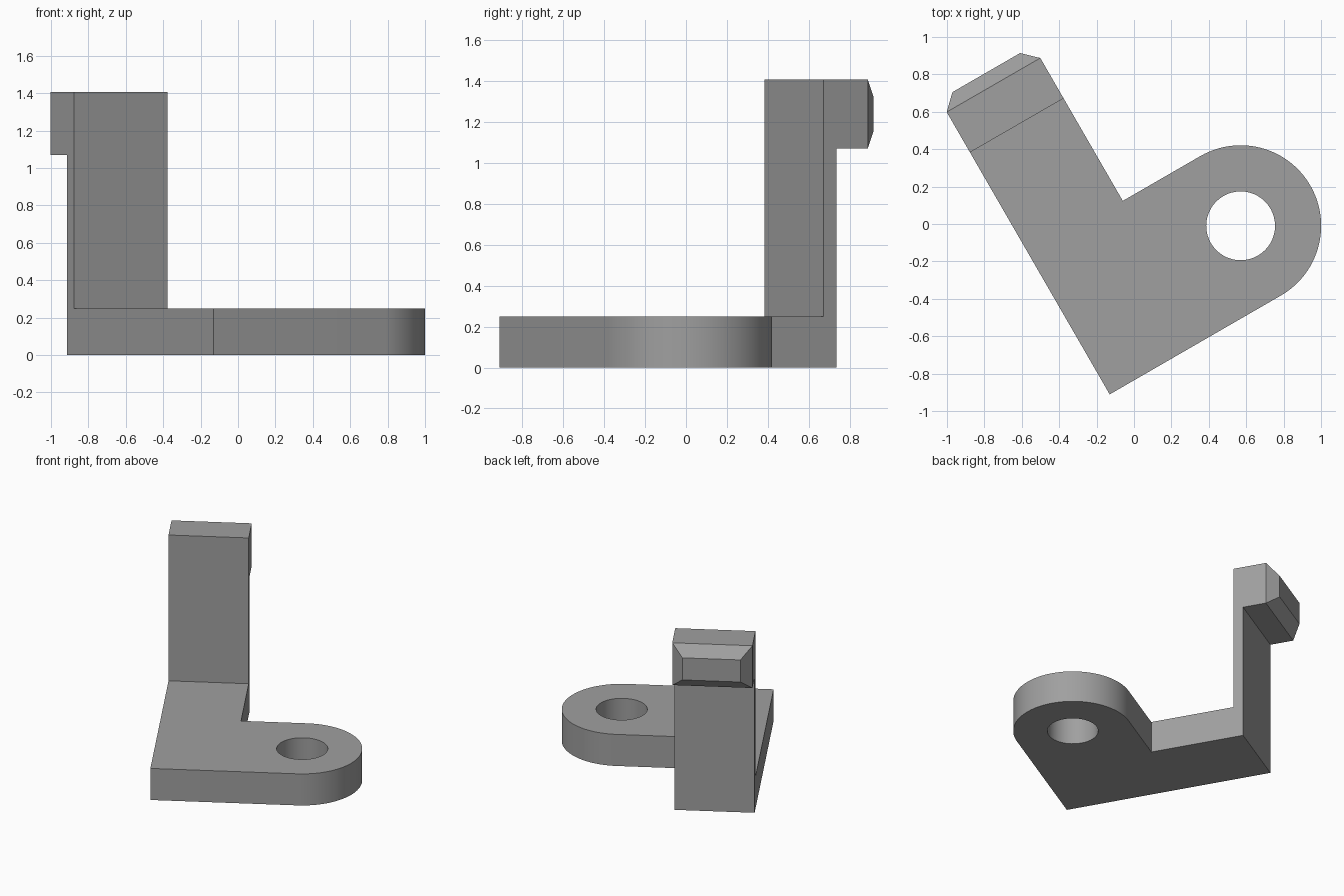
import bpy, bmesh, math
from mathutils import Matrix, Vector

if "Cube" in bpy.data.objects:
    bpy.data.objects.remove(bpy.data.objects["Cube"])

# Bracket dimensions, in a frame turned 30 degrees about z
ARM_W, TAB_W, THICK = 0.578, 0.861, 0.25
TAB_LEN, TAB_R, HOLE_R = 1.057, 0.4305, 0.184
FRONT, BACK, HOOK, TIP = 1.494, 1.567, 1.743, 1.82
HOOK_Z, TOP = 1.07, 1.405
INSET = 0.08
PLACE = Matrix.Translation((-0.13, -0.911, 0)) @ Matrix.Rotation(math.radians(30), 4, 'Z')

grey = bpy.data.materials.new("grey")
grey.diffuse_color = (0.35, 0.35, 0.35, 1)
grey.use_nodes = True
grey.node_tree.nodes["Principled BSDF"].inputs["Base Color"].default_value = grey.diffuse_color


def prism(name, outline, offset, shape=None):
    """Extrude a planar outline by an offset into a closed solid."""
    bm = bmesh.new()
    face = bm.faces.new([bm.verts.new(p) for p in outline])
    out = bmesh.ops.extrude_face_region(bm, geom=[face])
    verts = [g for g in out["geom"] if isinstance(g, bmesh.types.BMVert)]
    bmesh.ops.translate(bm, verts=verts, vec=offset)
    bmesh.ops.recalc_face_normals(bm, faces=bm.faces)
    if shape:
        shape(bm)
    mesh = bpy.data.meshes.new(name)
    bm.to_mesh(mesh)
    bm.free()
    mesh.materials.append(grey)
    obj = bpy.data.objects.new(name, mesh)
    obj.matrix_world = PLACE
    bpy.context.collection.objects.link(obj)
    return obj


def combine(target, other, operation):
    """Apply a boolean and drop the second solid."""
    mod = target.modifiers.new(operation, 'BOOLEAN')
    mod.operation, mod.object, mod.solver = operation, other, 'EXACT'
    bpy.context.view_layer.objects.active = target
    bpy.ops.object.modifier_apply(modifier=mod.name)
    bpy.data.objects.remove(other)


def arc(radius, start, end, steps, z):
    for i in range(steps):
        a = math.radians(start + (end - start) * i / (steps - 1))
        yield (TAB_LEN + radius * math.cos(a), TAB_R + radius * math.sin(a), z)


def tapered_tip(bm):
    # Chamfered block on the outer face of the hook
    end = max(bm.faces, key=lambda f: (f.normal.y > 0.9, f.calc_center_median().y))
    bmesh.ops.inset_region(bm, faces=[end], thickness=INSET, use_even_offset=True)
    bmesh.ops.translate(bm, verts=end.verts, vec=(0, TIP - HOOK, 0))


# Foot strip, upright and hook share one side profile
side = [(0, 0), (BACK, 0), (BACK, HOOK_Z), (HOOK, HOOK_Z), (HOOK, TOP),
        (FRONT, TOP), (FRONT, THICK), (0, THICK)]
bracket = prism("bracket", [(0, y, z) for y, z in side], Vector((ARM_W, 0, 0)), tapered_tip)

# Rounded mounting tab
outline = [(0.2, TAB_W, 0), (0.2, 0, 0)] + list(arc(TAB_R, -90, 90, 49, 0))
tab = prism("mounting_tab", outline, Vector((0, 0, THICK)))
combine(bracket, tab, 'UNION')

# Bolt hole
hole = prism("hole_cutter", list(arc(HOLE_R, 0, 352.5, 48, -0.1)), Vector((0, 0, 0.5)))
combine(bracket, hole, 'DIFFERENCE')

# Merge coplanar faces, then smooth only the curved walls
bm = bmesh.new()
bm.from_mesh(bracket.data)
bmesh.ops.dissolve_limit(bm, angle_limit=math.radians(0.5), verts=bm.verts, edges=bm.edges)
bm.to_mesh(bracket.data)
bm.free()
bpy.ops.object.select_all(action='DESELECT')
bracket.select_set(True)
bpy.context.view_layer.objects.active = bracket
bpy.ops.object.shade_smooth_by_angle(angle=math.radians(25))
